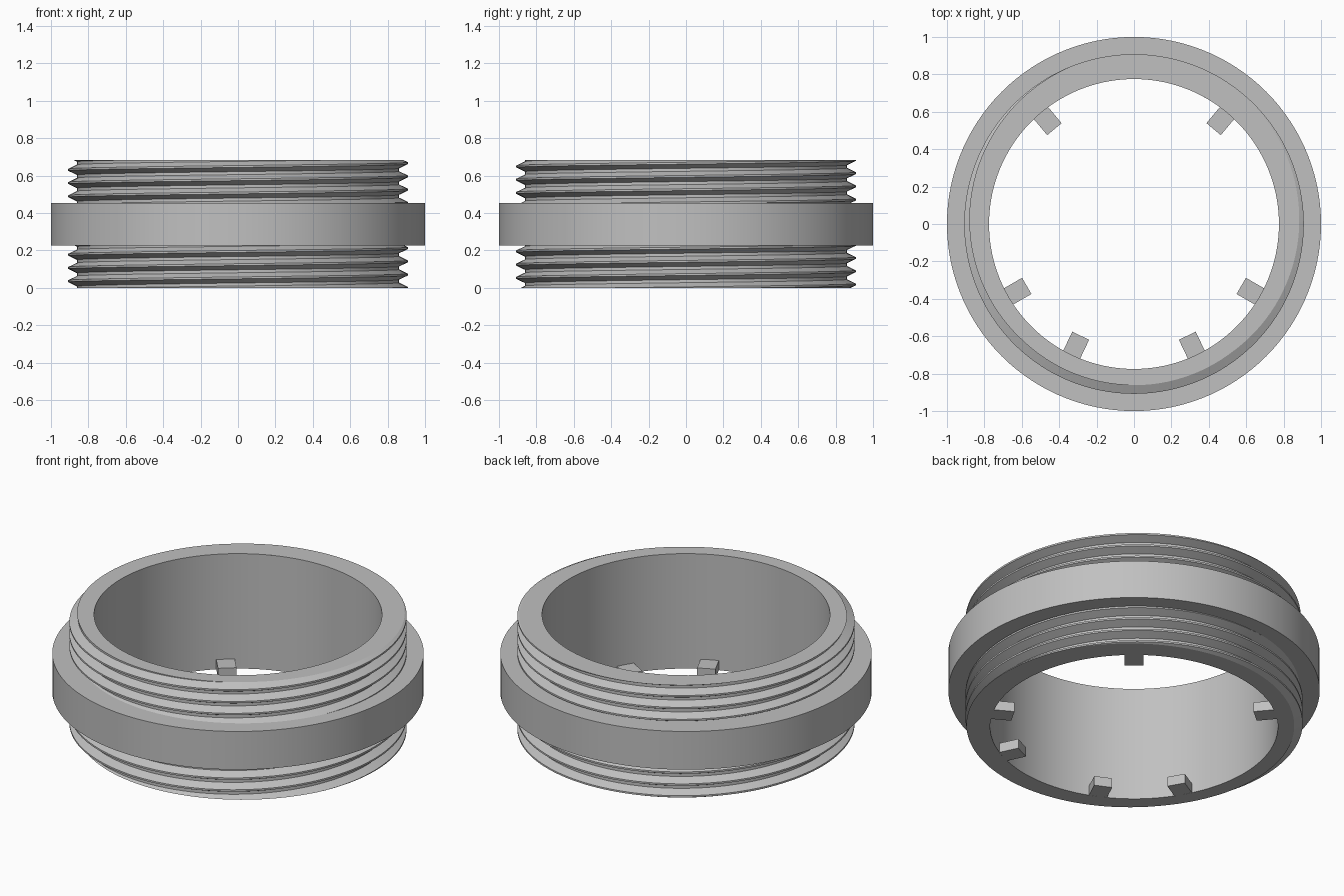
import bpy, bmesh
from math import cos, sin, pi, radians
from mathutils import Matrix, Vector

cube = bpy.data.objects.get("Cube")
if cube:
    bpy.data.objects.remove(cube, do_unlink=True)

HEIGHT, FLANGE_LOW, FLANGE_HIGH = 0.683, 0.227, 0.454
BORE, ROOT, CREST, OUTER = 0.775, 0.862, 0.908, 1.0
PITCH, SIDES = 0.0707, 120

grey = bpy.data.materials.new("plain grey")
grey.use_nodes = True
colour = (0.53, 0.53, 0.53, 1)
grey.diffuse_color = colour
grey.node_tree.nodes["Principled BSDF"].inputs["Base Color"].default_value = colour


def finish(bm, name, smooth=True):
    mesh = bpy.data.meshes.new(name)
    bm.to_mesh(mesh)
    bm.free()
    obj = bpy.data.objects.new(name, mesh)
    bpy.context.collection.objects.link(obj)
    mesh.materials.append(grey)
    if smooth:
        bpy.ops.object.select_all(action='DESELECT')
        obj.select_set(True)
        bpy.context.view_layer.objects.active = obj
        bpy.ops.object.shade_smooth_by_angle(angle=radians(25))
    return obj


def lathe(name, profile):
    """Spin an open (radius, height) profile around z."""
    bm = bmesh.new()
    verts = [bm.verts.new((r, 0, z)) for r, z in profile]
    edges = [bm.edges.new(pair) for pair in zip(verts, verts[1:])]
    bmesh.ops.spin(bm, geom=verts + edges, axis=(0, 0, 1), cent=(0, 0, 0),
                   angle=2 * pi, steps=SIDES, use_merge=True)
    bmesh.ops.remove_doubles(bm, verts=bm.verts, dist=1e-5)
    return finish(bm, name)


def thread(name, low, high, cap_z):
    """Helical thread trimmed flat at both ends, with a rim cap at cap_z."""
    bm = bmesh.new()
    profile = [(CREST, -0.005), (CREST, 0.005),
               (ROOT, PITCH / 2 - 0.008), (ROOT, PITCH / 2 + 0.008)]
    turns = 7
    rows = []
    for s in range(SIDES * turns + 1):
        a = 2 * pi * s / SIDES
        z = low + PITCH * (s / SIDES - 2)
        rows.append([bm.verts.new((r * cos(a), r * sin(a), z + dz)) for r, dz in profile])

    def point(s, k):
        return rows[s][k] if k < 4 else rows[s + SIDES][0]

    for s in range(SIDES * (turns - 1)):
        for k in range(4):
            bm.faces.new((point(s, k), point(s + 1, k), point(s + 1, k + 1), point(s, k + 1)))

    # trim to the sleeve length
    for z, direction in ((low, -1), (high, 1)):
        bmesh.ops.bisect_plane(bm, geom=bm.verts[:] + bm.edges[:] + bm.faces[:], dist=1e-6,
                               plane_co=(0, 0, z), plane_no=(0, 0, direction), clear_outer=True)

    # draw the free end inward to the bore
    rim = [e for e in bm.edges if e.is_boundary
           and all(abs(v.co.z - cap_z) < 1e-4 for v in e.verts)]
    new = bmesh.ops.extrude_edge_only(bm, edges=rim)["geom"]
    for v in new:
        if isinstance(v, bmesh.types.BMVert):
            v.co = Vector((v.co.x, v.co.y, 0)).normalized() * BORE + Vector((0, 0, cap_z))
    bmesh.ops.recalc_face_normals(bm, faces=bm.faces)
    return finish(bm, name)


def lug(name, angle):
    """Small block on the bore, flush with the bottom rim."""
    inner, outer, width, height = 0.662, 0.80, 0.1, 0.057
    bm = bmesh.new()
    bmesh.ops.create_cube(bm, size=1)
    bm.transform(Matrix.Rotation(radians(angle), 4, 'Z')
                 @ Matrix.Translation(((inner + outer) / 2, 0, height / 2 + 0.0003))
                 @ Matrix.Diagonal((outer - inner, width, height, 1)))
    return finish(bm, name, smooth=False)


# flange and bore wall
lathe("flange", [(ROOT - 0.02, FLANGE_LOW), (OUTER, FLANGE_LOW),
                 (OUTER, FLANGE_HIGH), (ROOT - 0.02, FLANGE_HIGH)])
lathe("bore_wall", [(BORE, HEIGHT), (BORE, 0)])

# threaded sleeves
thread("lower_thread", 0, FLANGE_LOW, 0)
thread("upper_thread", FLANGE_HIGH, HEIGHT, HEIGHT)

# keying lugs, mirrored left and right
for label, angle in (("back", 50), ("side", -30), ("front", -64.5)):
    lug(label + "_lug_left", angle)
    lug(label + "_lug_right", 180 - angle)
